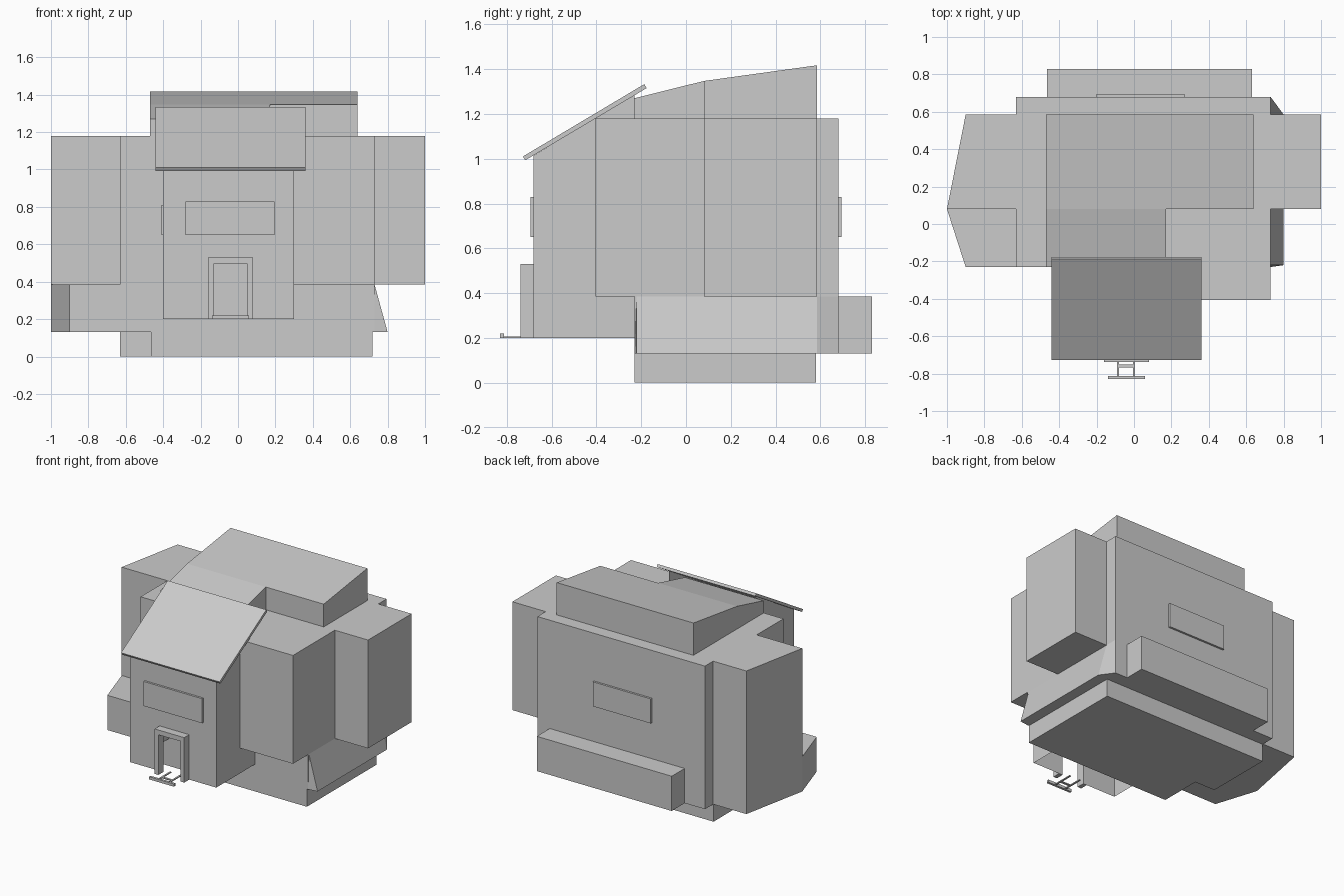
import bpy, bmesh
from mathutils import Vector

if "Cube" in bpy.data.objects:
    bpy.data.objects.remove(bpy.data.objects["Cube"])


def make(name, verts, faces):
    bm = bmesh.new()
    vs = [bm.verts.new(v) for v in verts]
    for f in faces:
        bm.faces.new([vs[i] for i in f])
    bmesh.ops.recalc_face_normals(bm, faces=bm.faces)
    me = bpy.data.meshes.new(name)
    bm.to_mesh(me)
    bm.free()
    ob = bpy.data.objects.new(name, me)
    bpy.context.collection.objects.link(ob)
    return ob


def loft(name, lower, upper):
    n = len(lower)
    faces = [tuple(range(n)), tuple(range(n, 2 * n))]
    faces += [(i, (i + 1) % n, n + (i + 1) % n, n + i) for i in range(n)]
    return make(name, lower + upper, faces)


def prism(name, pts, axis, lo, hi):
    """Extrude a 2D profile along an axis (the profile uses the other two in order)."""
    def at(p, d):
        v = list(p)
        v.insert("xyz".index(axis), d)
        return Vector(v)
    return loft(name, [at(p, lo) for p in pts], [at(p, hi) for p in pts])


def box(name, x0, x1, y0, y1, z0, z1):
    return prism(name, [(x0, y0), (x1, y0), (x1, y1), (x0, y1)], "z", z0, z1)


def union(target, parts):
    bpy.context.view_layer.objects.active = target
    for p in parts:
        m = target.modifiers.new("join", "BOOLEAN")
        m.operation, m.solver, m.object = "UNION", "EXACT", p
        bpy.ops.object.modifier_apply(modifier=m.name)
        bpy.data.objects.remove(p)


# Main house body including the tall angled left bay
body = prism("house_body", [(-.63, -.23), (.73, -.23), (.73, .68), (-.63, .68), (-.63, .585),
                            (-.90, .585), (-1, .08), (-.63, .08)], "z", .13, 1.18)

# Low left annex, right bay, front bay, rear ledge and stepped plinth
annex = prism("annex", [(-.60, -.23), (-.60, .12), (-.95, .12), (-1, .08), (-.90, -.23)], "z", .13, .385)
right_bay = box("right_bay", .68, 1, .08, .585, .385, 1.18)
front_bay = box("front_bay", .30, .73, -.405, -.2, .385, 1.18)
ledge = box("rear_ledge", -.465, .63, .64, .83, .13, .385)
plinth = prism("plinth", [(-.465, -.23), (.72, -.23), (.72, .58), (-.63, .58), (-.63, .08), (-.465, .08)],
               "z", 0, .16)

# Flared foot of the right wall
foot = [(.6, -.23), (.73, -.23), (.80, -.22), (.80, .585), (.73, .68), (.6, .68)]
skirt = loft("skirt", [(x, y, .13) for x, y in foot], [(min(x, .73), y, .385) for x, y in foot])

# Sloping raised roof, wide at the back and narrow at the front
roof_back = prism("roof_back", [(.08, 1.15), (.585, 1.15), (.585, 1.417), (.08, 1.347)], "x", -.47, .64)
roof_front = prism("roof_front", [(-.23, 1.15), (.1, 1.15), (.1, 1.349), (.08, 1.347), (-.23, 1.27)],
                   "x", -.47, .17)
union(body, [annex, right_bay, front_bay, ledge, plinth, skirt, roof_back, roof_front])

# Porch walls: open-bottomed shell with a doorway in front
front = [(-.40, .2), (-.13, .2), (-.13, .495), (.05, .495), (.05, .2), (.30, .2), (.30, 1.015), (-.40, 1.015)]
rear = [(-.40, .2), (.30, .2), (.30, 1.285), (-.40, 1.285)]
make("porch_walls", [(x, -.68, z) for x, z in front] + [(x, -.23, z) for x, z in rear],
     [range(8), (5, 9, 10, 6), (0, 7, 11, 8), (6, 10, 11, 7)])

# Porch roof slab
prism("porch_roof", [(-.728, 1.010), (-.718, .993), (-.176, 1.315), (-.186, 1.333)], "x", -.44, .36)

# Door frame
prism("door_frame", [(-.16, .2), (-.13, .2), (-.13, .495), (.05, .495), (.05, .2), (.08, .2), (.08, .53),
                     (-.16, .53)], "y", -.738, -.68)

# Windows
box("front_window", -.28, .195, -.695, -.68, .65, .83)
box("rear_window", -.20, .27, .68, .695, .65, .83)
box("porch_side_window", -.41, -.40, -.56, -.34, .65, .81)

# Door step ladder
for x in (-.085, 0):
    box("step_rail", x - .006, x + .006, -.82, -.66, .2, .207)
box("step_rung", -.085, 0, -.768, -.752, .2, .207)
box("step_bar", -.14, .06, -.83, -.813, .2, .22)
